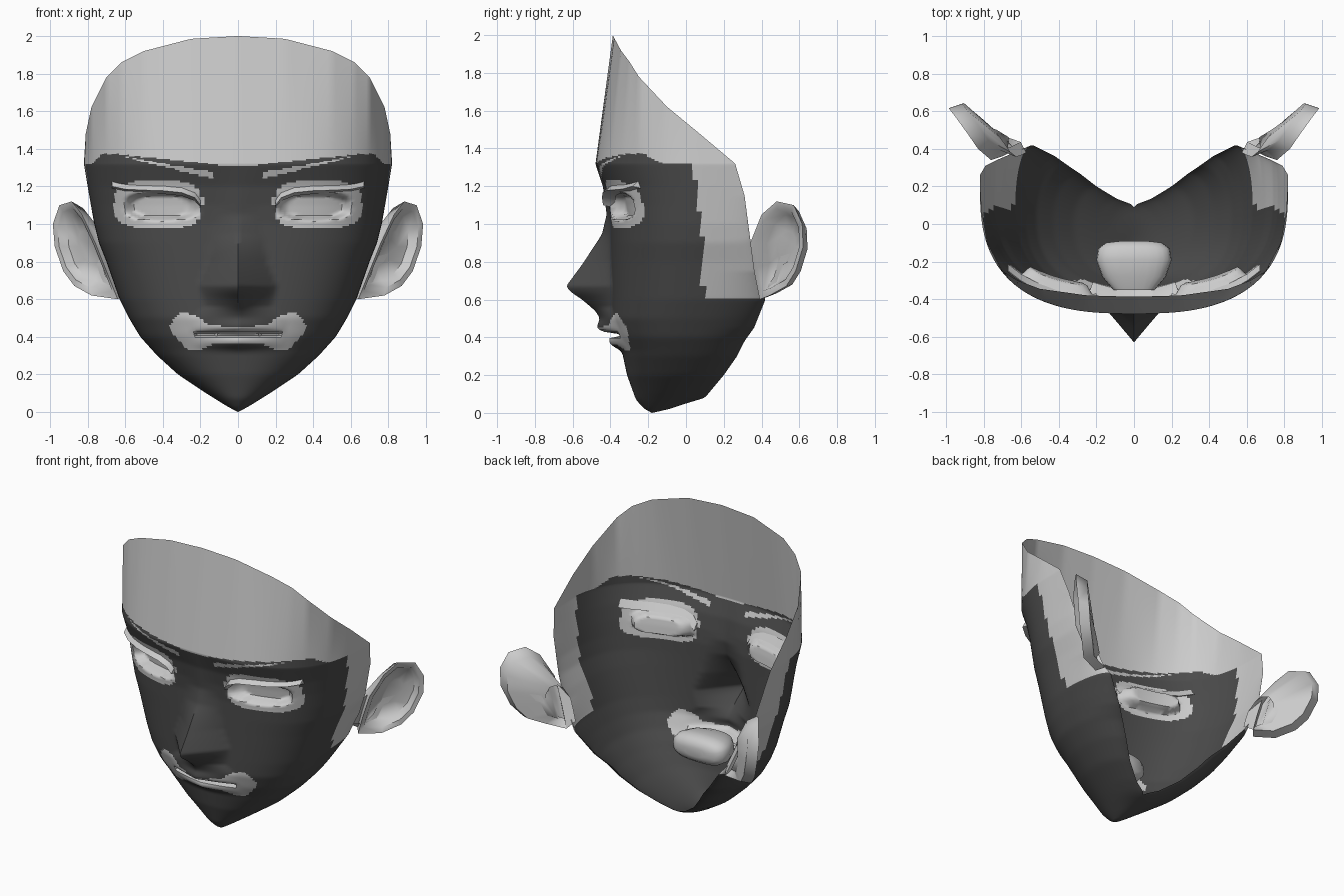
import bpy, bmesh, math
from mathutils import Vector

if "Cube" in bpy.data.objects:
    bpy.data.objects.remove(bpy.data.objects["Cube"])


def material(name, v):
    m = bpy.data.materials.new(name)
    m.diffuse_color = (v, v, v, 1)
    m.use_nodes = True
    m.node_tree.nodes["Principled BSDF"].inputs["Base Color"].default_value = m.diffuse_color
    return m


LIGHT = material("light_grey", 0.6)
DARK = material("dark_grey", 0.07)


def lin(tab, v):
    """Piecewise linear lookup in a list of (key, value)."""
    if v <= tab[0][0]:
        return tab[0][1]
    for (a, p), (b, q) in zip(tab, tab[1:]):
        if v <= b:
            return p + (q - p) * (v - a) / (b - a)
    return tab[-1][1]


def soft(tab, v, r=0.012):
    return (lin(tab, v - r) + 2 * lin(tab, v) + lin(tab, v + r)) / 4


def make(name, bm, mats, angle=50):
    me = bpy.data.meshes.new(name)
    bm.to_mesh(me)
    bm.free()
    for m in mats:
        me.materials.append(m)
    ob = bpy.data.objects.new(name, me)
    bpy.context.collection.objects.link(ob)
    bpy.ops.object.select_all(action='DESELECT')
    ob.select_set(True)
    bpy.context.view_layer.objects.active = ob
    bpy.ops.object.shade_smooth_by_angle(angle=math.radians(angle))
    return ob


# Head outlines by height: half width, widest depth, front, profile, rear edge
WIDTH = [(0, 0), (.02, .04), (.05, .09), (.1, .17), (.2, .32), (.3, .43), (.4, .52), (.5, .58),
         (.6, .63), (.8, .70), (.9, .74), (1, .765), (1.2, .80), (1.32, .82)]
WIDE_Y = [(0, -.18), (.08, -.08), (.2, 0), (.6, .1), (1.32, .2)]
FRONT = [(0, -.18), (.02, -.22), (.07, -.265), (.2, -.312), (.33, -.34), (.42, -.375), (.5, -.40),
         (.8, -.40), (1, -.40), (1.1, -.41), (1.2, -.43), (1.32, -.478)]
PROFILE = [(.30, -.333), (.33, -.345), (.36, -.40), (.39, -.41), (.415, -.39), (.44, -.468),
           (.465, -.47), (.5, -.455), (.54, -.48), (.60, -.55), (.64, -.61), (.67, -.635),
           (.785, -.55), (.945, -.445), (1.05, -.42), (1.2, -.44), (1.32, -.48)]
NOSE_W = [(.33, .26), (.5, .26), (.56, .18), (.67, .21), (.8, .16), (1.05, .12), (1.32, .12)]
REAR_X = [(.08, 0), (.12, .09), (.2, .2), (.3, .29), (.38, .35), (.45, .42), (.6, .54),
          (.75, .66), (.92, .73), (1.15, .79), (1.32, .82)]
REAR_Y = [(0, -.18), (.02, -.09), (.05, 0), (.08, .1), (.2, .2), (.3, .27), (.38, .31), (.45, .36),
          (.6, .42), (.75, .37), (.92, .34), (1.15, .31), (1.32, .26)]
POWER = [(0, 2), (.4, 2.5), (1.32, 2.7)]
# Upper rim of the forehead, keyed by column
RIM = [(0, Vector((0, -.387, 2))), (9.5, Vector((.25, -.38, 1.985))),
       (20, Vector((.5, -.345, 1.92))), (26, Vector((.62, -.30, 1.86))),
       (31, Vector((.70, -.25, 1.78))), (38, Vector((.78, -.1, 1.62))),
       (43, Vector((.81, .07, 1.48))), (64, Vector((.82, .26, 1.32)))]
NF, NB, ROWS, TOP = 48, 16, 120, 40


def front_y(x, z):
    """Depth of the front surface, with nose, lips and eye sockets."""
    w, yw, n = soft(WIDTH, z), soft(WIDE_Y, z), lin(POWER, z)
    f = soft(FRONT, z)
    r = min(1, x / w) if w > 1e-6 else 1
    y = yw - (yw - f) * (1 - r ** n) ** (1 / n)
    if z > .31:
        y += (soft(PROFILE, z) - f) * max(0, 1 - x / lin(NOSE_W, z)) ** 1.1
    e = rounded(x, z, .405, 1.095, .2, .075)
    y += .08 * min(1, max(0, (1 - e) * 4))
    if abs(z - .415) < .014 and x < .22:
        y += .05
    return y


def rounded(x, z, cx, cz, a, b, n=3):
    return (abs((x - cx) / a) ** n + abs((z - cz) / b) ** n) ** (1 / n)


def head_point(j, z):
    if j <= NF:
        x = max(0, soft(WIDTH, z)) * math.sin(j / NF * math.pi / 2)
        if z == 0:
            return Vector((0, -.18, 0))
        return Vector((x, front_y(x, z), z))
    s = (j - NF) / NB * math.pi / 2
    w, yw, xb, yb = soft(WIDTH, z), soft(WIDE_Y, z), lin(REAR_X, z), lin(REAR_Y, z)
    if z == 0:
        return Vector((0, -.18, 0))
    return Vector((xb + (w - xb) * math.cos(s), yw + (yb - yw) * math.sin(s), z))


def is_light(c):
    """Forehead, temples, brows, eye rims and lips."""
    x, y, z = abs(c.x), c.y, c.z
    if z > lin([(0, 1.305), (.3, 1.335), (.64, 1.37), (.72, 1.375), (.78, 1.315)], x):
        return True
    if z > .61 and y > lin([(.61, .09), (.9, .09), (1.3, .04)], z):
        return True
    if y > 0:
        return False
    if .12 < x < .6 and abs(z - 1.255 - .21 * (x - .12)) < .022 * (1 - x / .65):
        return True
    if rounded(x, z, .425, 1.105, .235, .128) < 1:
        return True
    low = lin([(0, .365), (.13, .365), (.2, .33), (.27, .33), (.36, .43)], x)
    high = lin([(0, .45), (.15, .46), (.23, .52), (.31, .525), (.36, .47)], x)
    return x < .36 and low < z < high


# Face shell: horizontal sections up to the brow, then a loft to the forehead rim
bm = bmesh.new()
grid = []
N = NF + NB
for i in range(ROWS + TOP + 1):
    row = []
    for j in range(-N, N + 1):
        if i <= ROWS:
            p = head_point(abs(j), 1.32 * i / ROWS)
        else:
            k = ((i - ROWS) / TOP) ** 1.4
            p = head_point(abs(j), 1.32).lerp(lin(RIM, abs(j)), k)
        row.append(bm.verts.new((math.copysign(p.x, j), p.y, p.z)))
    grid.append(row)
for lo, hi in zip(grid, grid[1:]):
    for j in range(2 * N):
        f = bm.faces.new((lo[j], lo[j + 1], hi[j + 1], hi[j]))
        f.material_index = 0 if is_light(f.calc_center_median()) else 1
bmesh.ops.remove_doubles(bm, verts=bm.verts, dist=1e-4)
bmesh.ops.dissolve_degenerate(bm, edges=bm.edges, dist=1e-5)
make("face_shell", bm, [LIGHT, DARK])


def loft(bm, rings, closed=True):
    for a, b in zip(rings, rings[1:]):
        n = len(a)
        for k in range(n if closed else n - 1):
            bm.faces.new((a[k], a[(k + 1) % n], b[(k + 1) % n], b[k]))


# Ears: outer rim, folded inner rim, hollow, and a back narrowing to the head
EAR = [(.70, .36, .75), (.76, .34, .90), (.83, .40, 1.05), (.885, .48, 1.12), (.95, .57, 1.10),
       (.985, .615, 1.0), (.975, .62, .88), (.93, .58, .75), (.87, .53, .67), (.78, .44, .62),
       (.64, .39, .60)]
mid = Vector((.85, .47, .88))
out = Vector((.6, -.75, 0)).normalized()
root = Vector((.68, .40, .78))
for side, sx in (("right", 1), ("left", -1)):
    bm = bmesh.new()
    rings = []
    for scale, push, to_root in ((.45, -.02, 1), (.9, -.06, .12), (1, 0, 0), (.84, -.005, 0),
                                 (.7, -.06, 0), (.35, -.075, 0)):
        ring = []
        for p in EAR:
            q = mid.lerp(root, to_root) + (Vector(p) - mid) * scale + out * push
            ring.append(bm.verts.new((q.x * sx, q.y, q.z)))
        rings.append(ring)
    loft(bm, rings)
    bm.faces.new(rings[-1])
    bmesh.ops.recalc_face_normals(bm, faces=bm.faces)
    make(side + "_ear", bm, [LIGHT], 60)

# Upper eyelids: wedge strips following the face
LID = [(.2, 1.095), (.23, 1.135), (.3, 1.162), (.4, 1.172), (.5, 1.175), (.6, 1.18), (.67, 1.195)]
for side, sx in (("right", 1), ("left", -1)):
    bm = bmesh.new()
    rings = []
    for x, z in LID:
        y = front_y(x, z + .03)
        rings.append([bm.verts.new((sx * x, y + dy, z + dz))
                      for dy, dz in ((.004, .035), (-.03, .005), (.04, -.012))])
    loft(bm, rings)
    bm.faces.new(rings[0])
    bm.faces.new(rings[-1])
    bmesh.ops.recalc_face_normals(bm, faces=bm.faces)
    make(side + "_eyelid", bm, [LIGHT], 40)

# Mouth lining: rounded pocket behind the lips
bm = bmesh.new()
rings = []
for y, a, b in ((-.35, .11, .05), (-.28, .17, .075), (-.19, .2, .09), (-.13, .19, .085),
                (-.10, .15, .06), (-.09, .07, .03)):
    ring = []
    for k in range(24):
        c, s = math.cos(k * math.pi / 12), math.sin(k * math.pi / 12)
        ring.append(bm.verts.new((a * math.copysign(abs(c) ** .7, c), y,
                                  .415 + b * math.copysign(abs(s) ** .7, s))))
    rings.append(ring)
loft(bm, rings)
bm.faces.new(rings[-1])
bmesh.ops.recalc_face_normals(bm, faces=bm.faces)
make("mouth_lining", bm, [LIGHT])
